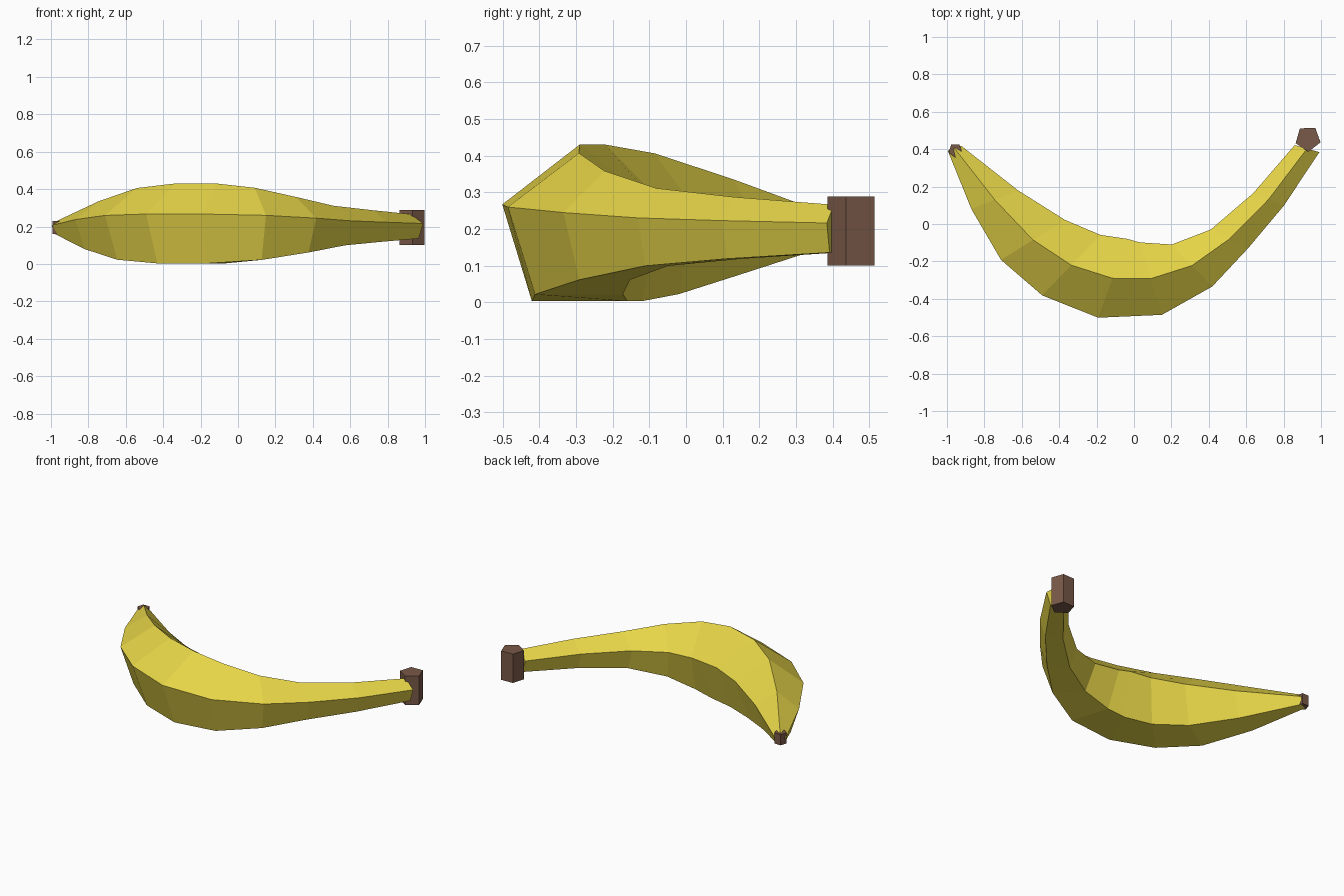
import bpy
import bmesh
from math import cos, sin, radians

if "Cube" in bpy.data.objects:
    bpy.data.objects.remove(bpy.data.objects["Cube"])


def material(name, color):
    m = bpy.data.materials.new(name)
    m.diffuse_color = (*color, 1)
    m.use_nodes = True
    m.node_tree.nodes["Principled BSDF"].inputs["Base Color"].default_value = m.diffuse_color
    return m


def loft(name, rings, mat):
    """Skin a list of equal-sized point rings and cap both ends."""
    bm = bmesh.new()
    vs = [[bm.verts.new(p) for p in ring] for ring in rings]
    n = len(vs[0])
    for a, b in zip(vs, vs[1:]):
        for i in range(n):
            j = (i + 1) % n
            bm.faces.new((a[i], a[j], b[j], b[i]))
    bm.faces.new(vs[0])
    bm.faces.new(vs[-1])
    bmesh.ops.recalc_face_normals(bm, faces=bm.faces)
    me = bpy.data.meshes.new(name)
    bm.to_mesh(me)
    bm.free()
    me.materials.append(mat)
    ob = bpy.data.objects.new(name, me)
    bpy.context.collection.objects.link(ob)
    return ob


def section(x, y, r, heading, z=0.194):
    """Upright pentagon, one corner on top, spread along the heading."""
    h = radians(heading)
    ring = []
    for k in range(5):
        a = radians(90 + 72 * k)
        ring.append((x + r * cos(a) * cos(h), y + r * cos(a) * sin(h), z + r * sin(a)))
    return ring


def post(name, x, y, r, z0, z1, turn, mat):
    """Vertical five-sided prism."""
    rings = [[(x + r * cos(radians(turn + 72 * k)), y + r * sin(radians(turn + 72 * k)), z)
              for k in range(5)] for z in (z0, z1)]
    return loft(name, rings, mat)


yellow = material("peel_yellow", (0.80, 0.67, 0.065))
brown = material("stem_brown", (0.19, 0.10, 0.065))

# Peel: x, y, radius, outward heading at each station
stations = [
    (-0.96, 0.405, 0.040, 201), (-0.745, 0.13, 0.141, 202),
    (-0.54, -0.085, 0.212, 212), (-0.335, -0.22, 0.236, 226),
    (-0.115, -0.29, 0.236, 250), (0.09, -0.292, 0.213, 287),
    (0.31, -0.222, 0.164, 314), (0.51, -0.08, 0.117, 333),
    (0.72, 0.132, 0.093, 338), (0.925, 0.403, 0.072, 344),
]
loft("banana_peel", [section(*s) for s in stations], yellow)

# Stem and blossom tip
post("stem", 0.93, 0.456, 0.070, 0.10, 0.288, -88, brown)
post("blossom_tip", -0.955, 0.393, 0.038, 0.16, 0.229, -90, brown)
